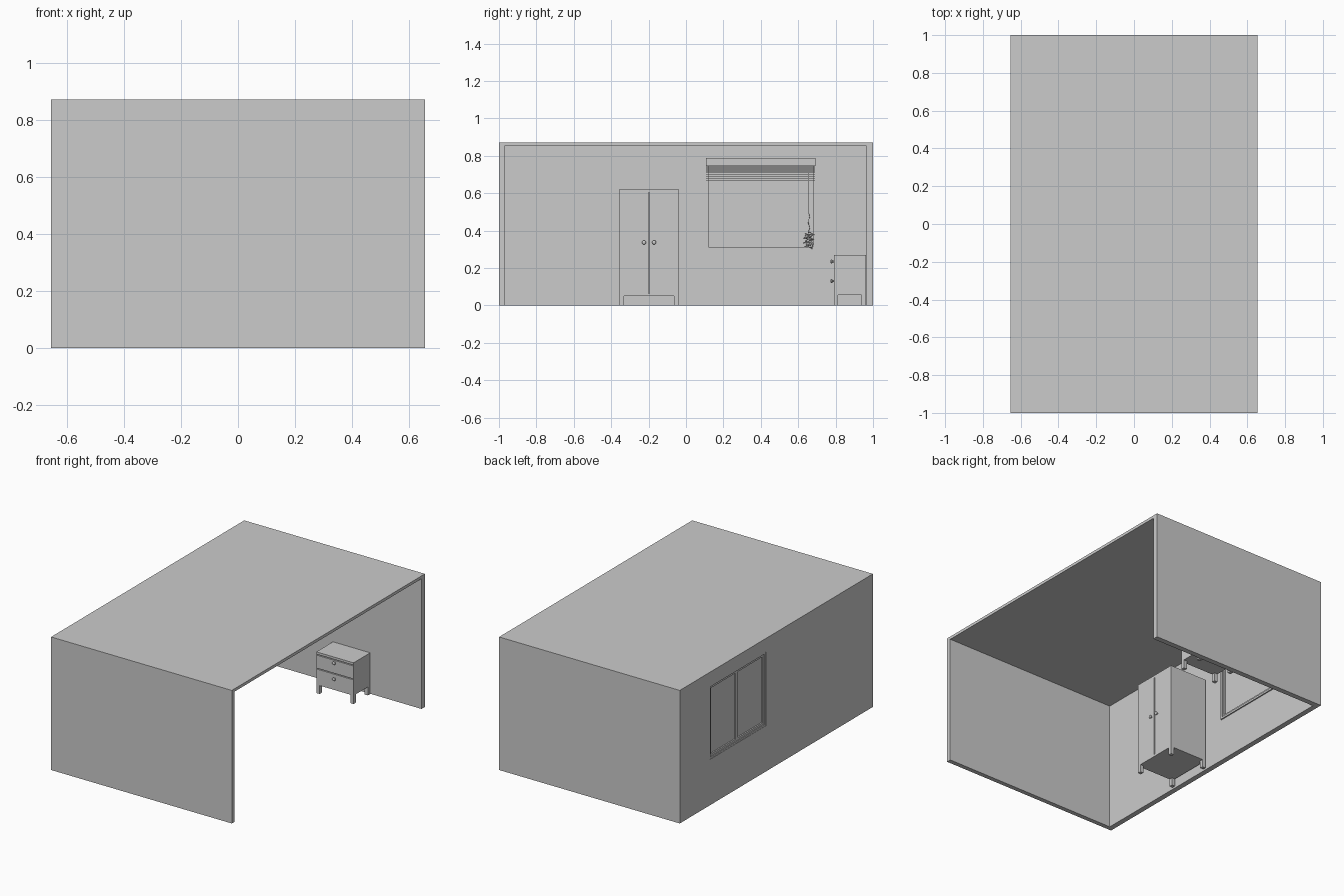
import bpy, math
from mathutils import Vector

if "Cube" in bpy.data.objects:
    bpy.data.objects.remove(bpy.data.objects["Cube"])


def box(name, x0, x1, y0, y1, z0, z1):
    bpy.ops.mesh.primitive_cube_add(size=1, location=((x0 + x1) / 2, (y0 + y1) / 2, (z0 + z1) / 2))
    o = bpy.context.object
    o.name = name
    o.scale = (x1 - x0, y1 - y0, z1 - z0)
    bpy.ops.object.transform_apply(location=False, rotation=False, scale=True)
    return o


def cut(target, cutter):
    m = target.modifiers.new("cut", 'BOOLEAN')
    m.operation = 'DIFFERENCE'
    m.object = cutter
    m.solver = 'EXACT'
    cutter.hide_render = True
    bpy.context.view_layer.objects.active = target
    bpy.ops.object.modifier_apply(modifier=m.name)
    bpy.data.objects.remove(cutter)


def frame(name, x0, x1, y0, y1, z0, z1, w):
    # rectangular frame lying in the wall plane
    o = box(name, x0, x1, y0, y1, z0, z1)
    cut(o, box("cutter", x0 - .1, x1 + .1, y0 + w, y1 - w, z0 + w, z1 - w))


def knob(name, p, direction, r=.011):
    # round knob on a short stem
    p, d = Vector(p), Vector(direction)
    rot = d.to_track_quat('Z', 'Y').to_euler()
    bpy.ops.mesh.primitive_cylinder_add(vertices=16, radius=r * .45, depth=.012,
                                        location=p + d * .005, rotation=rot)
    bpy.context.object.name = name + "_stem"
    bpy.ops.mesh.primitive_uv_sphere_add(segments=20, ring_count=12, radius=r,
                                         location=p + d * .012, rotation=rot)
    o = bpy.context.object
    o.name = name
    o.scale = (1, 1, .6)
    bpy.ops.object.shade_smooth()


def legs(name, x0, x1, y0, y1, h, w):
    for i, x in enumerate((x0, x1 - w)):
        for j, y in enumerate((y0, y1 - w)):
            box(f"{name}_leg_{i}{j}", x, x + w, y, y + w, 0, h)


def cord(name, pts, r):
    c = bpy.data.curves.new(name, 'CURVE')
    c.dimensions = '3D'
    c.bevel_depth = r
    c.bevel_resolution = 1
    s = c.splines.new('POLY')
    s.points.add(len(pts) - 1)
    for q, p in zip(s.points, pts):
        q.co = (*p, 1)
    bpy.context.collection.objects.link(bpy.data.objects.new(name, c))


# room shell, open on the right and underneath
X, H, IN = .655, .872, -.62
shell = box("room_shell", -X, X, -1, 1, 0, H)
cut(shell, box("cutter", IN, X + .1, -.97, .965, -.1, .853))
cut(shell, box("cutter", -X - .1, IN + .1, .107, .692, .3, .785))

# window: outer frame, two sashes, glass, inner casing
frame("window_frame", -.653, IN, .107, .692, .3, .785, .012)
for i, (a, b) in enumerate(((.117, .405), (.395, .682))):
    frame(f"window_sash_{i}", -.648, -.634, a, b, .31, .775, .016)
box("window_glass", -.639, -.632, .115, .685, .308, .778)
frame("inner_casing", IN - .005, IN + .008, .095, .705, .285, .8, .013)

# raised blind: head rail, gathered slats and pull cord
box("blind_head_rail", IN - .01, IN + .022, .107, .692, .745, .788)
for i in range(8):
    z = .665 + i * .0105
    box(f"blind_slat_{i}", IN - .008, IN + .016, .107, .69, z, z + .004)
cord("blind_cord", [(IN + .012, .657, .745), (IN + .012, .657, .49)], .0015)
tassel = [(IN + .012, .657 + .005 * math.sin(i * 1.3), .49 - i * .012) for i in range(10)]
pile = [(IN + .006 + .006 * math.cos(i * 1.9),
         .657 + .033 * math.sin(i * 1.7) * (1 - i % 5 * .1),
         .385 - .0022 * i + .008 * math.cos(i * 2.3)) for i in range(36)]
cord("loose_cord", tassel + pile, .0015)

# wardrobe with two doors
wx0, wx1, wy0, wy1 = -.605, -.33, -.355, -.04
mid = (wy0 + wy1) / 2
body = box("wardrobe_body", wx0, wx1, wy0, wy1, .05, .622)
cut(body, box("cutter", wx1 - .015, wx1 + .1, mid - .003, mid + .003, .065, .605))
legs("wardrobe", wx0, wx1, wy0, wy1, .05, .023)
for s in (-1, 1):
    knob(f"wardrobe_knob_{s}", (wx1, mid + s * .027, .337), (1, 0, 0))

# bedside cabinet with two drawers facing front
nx0, nx1, ny0, ny1 = .015, .285, .79, .962
cab = box("bedside_body", nx0, nx1, ny0, ny1, .055, .27)
for z in (.158, .249):
    cut(cab, box("cutter", nx0 + .006, nx1 - .006, ny0 - .1, ny0 + .01, z, z + .006))
legs("bedside", nx0, nx1, ny0, ny1, .055, .024)
for z in (.13, .235):
    knob(f"bedside_knob_{z}", ((nx0 + nx1) / 2, ny0, z), (0, -1, 0))
